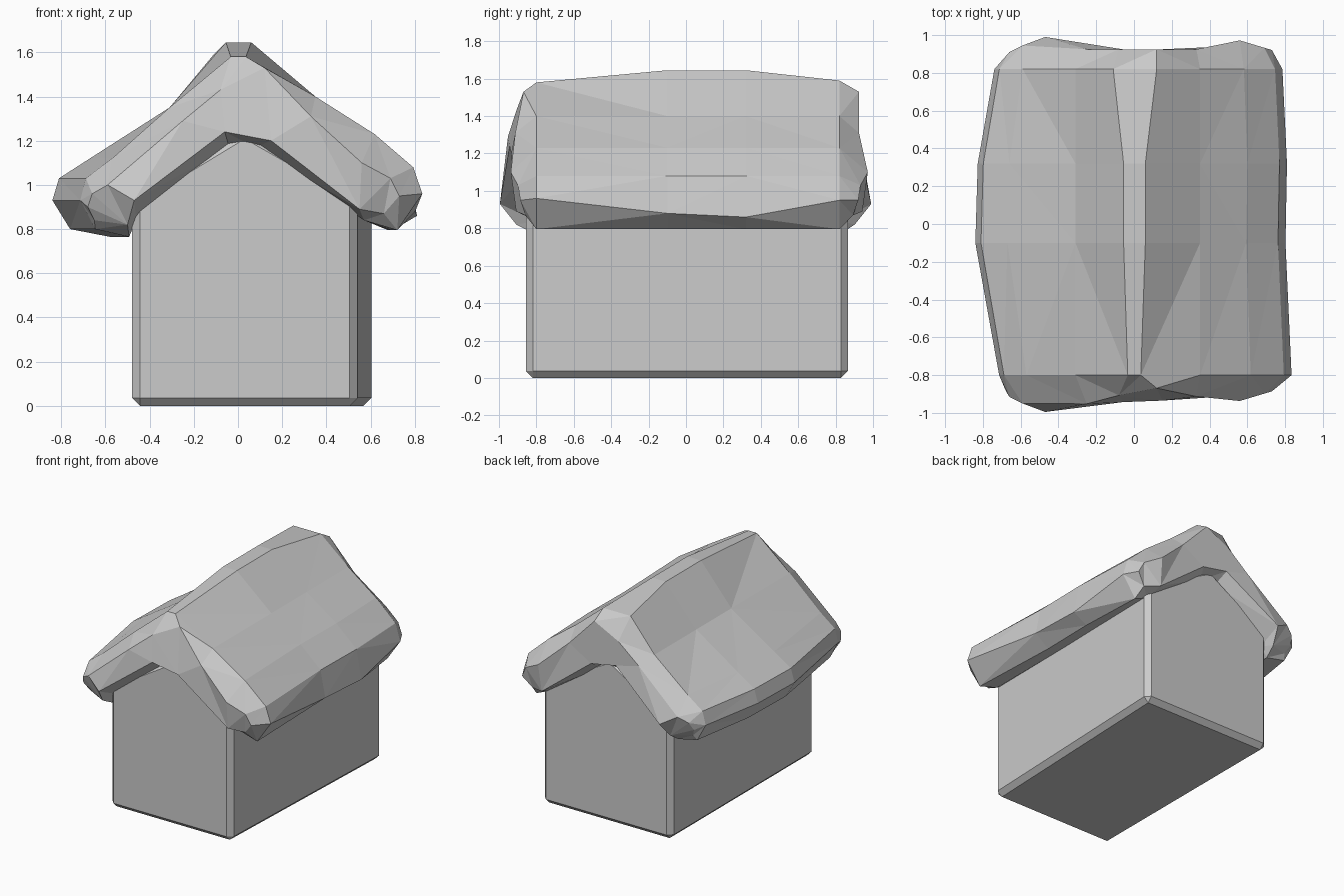
import bpy, bmesh

if "Cube" in bpy.data.objects:
    bpy.data.objects.remove(bpy.data.objects["Cube"])


def loft(name, rings, cap_faces):
    """Skin equal-length point rings and close both ends with cap_faces."""
    bm = bmesh.new()
    loops = [[bm.verts.new(p) for p in ring] for ring in rings]
    n = len(loops[0])
    for a, b in zip(loops, loops[1:]):
        for i in range(n):
            j = (i + 1) % n
            bm.faces.new((a[i], a[j], b[j], b[i]))
    for idx in cap_faces:
        bm.faces.new([loops[0][i] for i in idx])
        bm.faces.new([loops[-1][i] for i in reversed(idx)])
    bmesh.ops.recalc_face_normals(bm, faces=bm.faces[:])
    if len(rings) > 2:
        bmesh.ops.triangulate(bm, faces=bm.faces[:])
    mesh = bpy.data.meshes.new(name)
    bm.to_mesh(mesh)
    bm.free()
    obj = bpy.data.objects.new(name, mesh)
    bpy.context.collection.objects.link(obj)
    return obj


# House body: gabled block, right wall slightly splayed, chamfered edges
def gable(y, left, right):
    return [(left, y, 0), (right, y, 0), (right, y, 0.96),
            (0.03, y, 1.25), (left, y, 0.94)]


body = loft("house_body", [gable(-0.855, -0.48, 0.54), gable(0.865, -0.48, 0.605)],
            [range(5)])
bev = body.modifiers.new("chamfer", 'BEVEL')
bev.width = 0.036
bev.segments = 1

# Roof: chunky chevron section, clockwise from the left eave
section = [(-.76, .80), (-.84, .93), (-.81, 1.03), (-.67, 1.12), (-.31, 1.35),
           (-.055, 1.645), (.06, 1.645), (.35, 1.40), (.60, 1.23), (.77, 1.08),
           (.81, .92), (.70, .795), (.57, .84), (.08, 1.17), (-.04, 1.17),
           (-.46, .84), (-.58, .765)]
# Shrunken section for the gable ends
end = [(-.65, .84), (-.68, .90), (-.66, .96), (-.59, 1.00), (-.25, 1.29),
       (-.08, 1.43), (.12, 1.53), (.33, 1.31), (.56, 1.10), (.69, 1.03),
       (.73, .95), (.66, .87), (.55, .89), (.15, 1.20), (-.06, 1.24),
       (-.47, .93), (-.50, .82)]
# Gable end faces: two eave knobs joined by strips
end_faces = [(15, 16, 0, 1, 2, 3), (15, 3, 4, 14), (14, 4, 5), (14, 5, 6, 13),
             (13, 6, 7, 12), (12, 7, 8), (12, 8, 9, 10, 11)]


def station(y, left, right, ridge_drop, ridge_width, eave_z):
    ring = []
    for i, (x, z) in enumerate(section):
        if x < -0.5:
            x *= left
        elif x > 0.58:
            x *= right
        if i in (5, 6):
            x *= ridge_width
            z -= ridge_drop
        if i == 10:
            z = eave_z
        ring.append((x, y, z))
    return ring


def end_ring(side):
    """Gable end ring, rounded back at the eave corners."""
    ring = []
    for x, z in end:
        pull = max(0, abs(x) - 0.5) * (0.5 if x < 0 else 0.3) + max(0, 0.93 - z) * 0.8
        if side < 0:
            y = -0.995 + 0.2 * max(0, z - 1.1) + min(0.04, max(0, x + 0.3) * 0.1) + pull
        else:
            y = (0.99 if abs(x) > 0.45 else 0.925) - pull
        ring.append((x, y, z))
    return ring


loft("roof", [end_ring(-1),
              station(-0.80, 0.85, 1.03, 0.065, 0.6, 0.96),
              station(-0.10, 1.00, 0.99, 0.0, 1.0, 0.88),
              station(0.32, 0.985, 1.00, 0.0, 1.0, 0.86),
              station(0.82, 0.88, 0.97, 0.055, 2.0, 0.95),
              end_ring(1)], end_faces)
